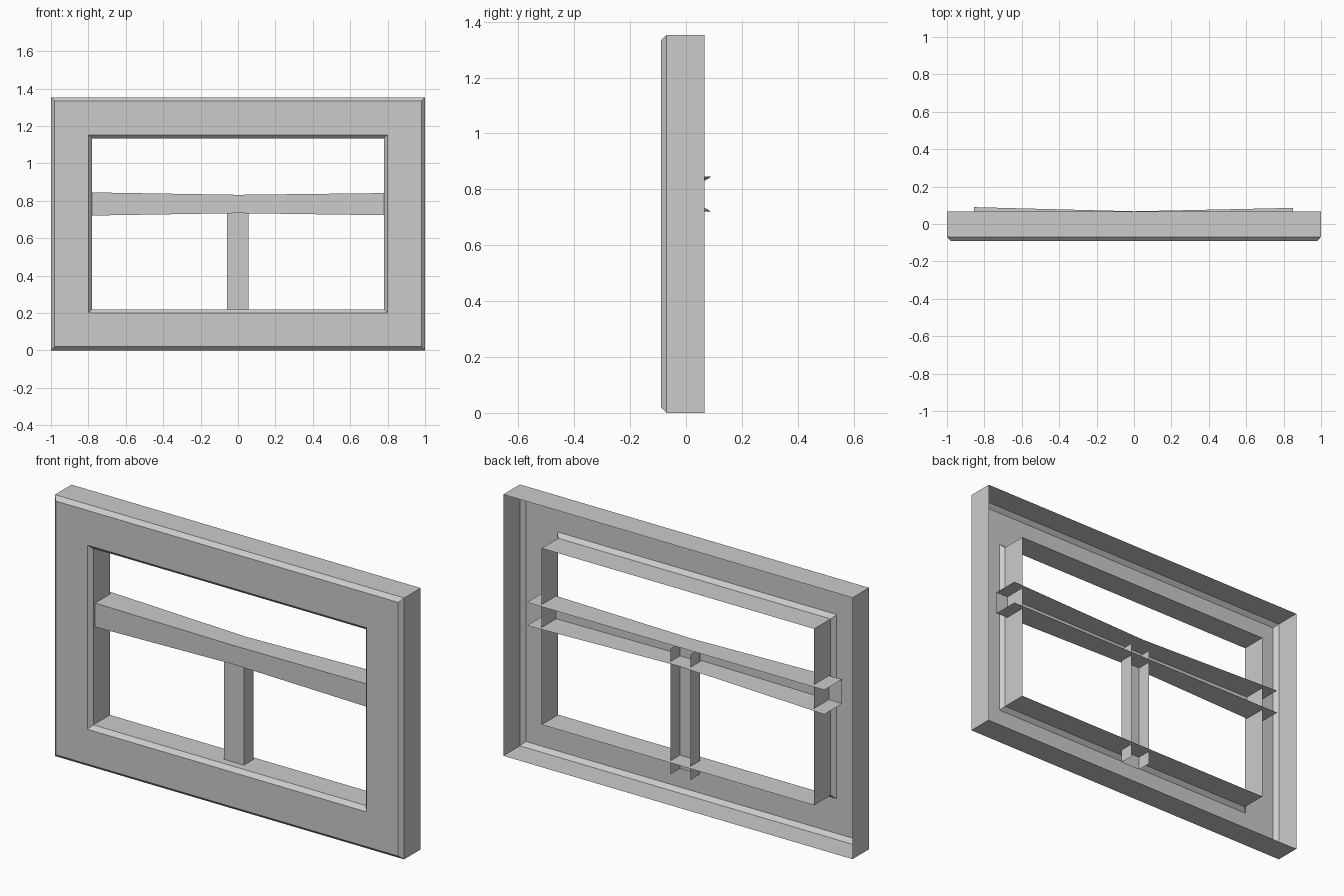
import bpy

if "Cube" in bpy.data.objects:
    bpy.data.objects.remove(bpy.data.objects["Cube"])


def skin(name, rows, closed=False):
    """Skin quads between successive rows of points, leaving the ends open."""
    n = len(rows[0])
    verts = [p for row in rows for p in row]
    faces = []
    for r in range(len(rows) - 1):
        for i in range(n if closed else n - 1):
            j = (i + 1) % n
            faces.append((r * n + i, r * n + j, (r + 1) * n + j, (r + 1) * n + i))
    mesh = bpy.data.meshes.new(name)
    mesh.from_pydata(verts, [], faces)
    mesh.update()
    obj = bpy.data.objects.new(name, mesh)
    bpy.context.collection.objects.link(obj)
    return obj


def rect(inset, y, height=1.353):
    """Rectangle loop in the window plane, inset from the outer edge."""
    x, z0, z1 = 1 - inset, inset, height - inset
    return [(-x, y, z0), (x, y, z0), (x, y, z1), (-x, y, z1)]


# Bevelled window surround, open at the back
FRONT, BEVEL, BACK = -0.09, -0.069, 0.066
skin("window_frame", [
    rect(0, BACK), rect(0, BEVEL), rect(0.02, FRONT),
    rect(0.2, FRONT), rect(0.22, BEVEL), rect(0.22, BACK),
], closed=True)

# Cross rail: open-backed channel, slimmer at the middle
rail_sections = [  # x, front y, back y, bottom z, top z
    (-0.855, -0.055, 0.09, 0.720, 0.846),
    (0.0, -0.045, 0.068, 0.734, 0.832),
    (0.85, -0.053, 0.086, 0.722, 0.842),
]
skin("cross_rail", [
    [(x, b, z1), (x, f, z1), (x, f, z0), (x, b, z0)]
    for x, f, b, z0, z1 in rail_sections
])

# Lower centre post: open-backed channel running into frame and rail
skin("centre_post", [
    [(-0.058, 0.048, z), (-0.058, -0.03, z), (0.055, -0.03, z), (0.055, 0.048, z)]
    for z in (0.15, 0.80)
])
